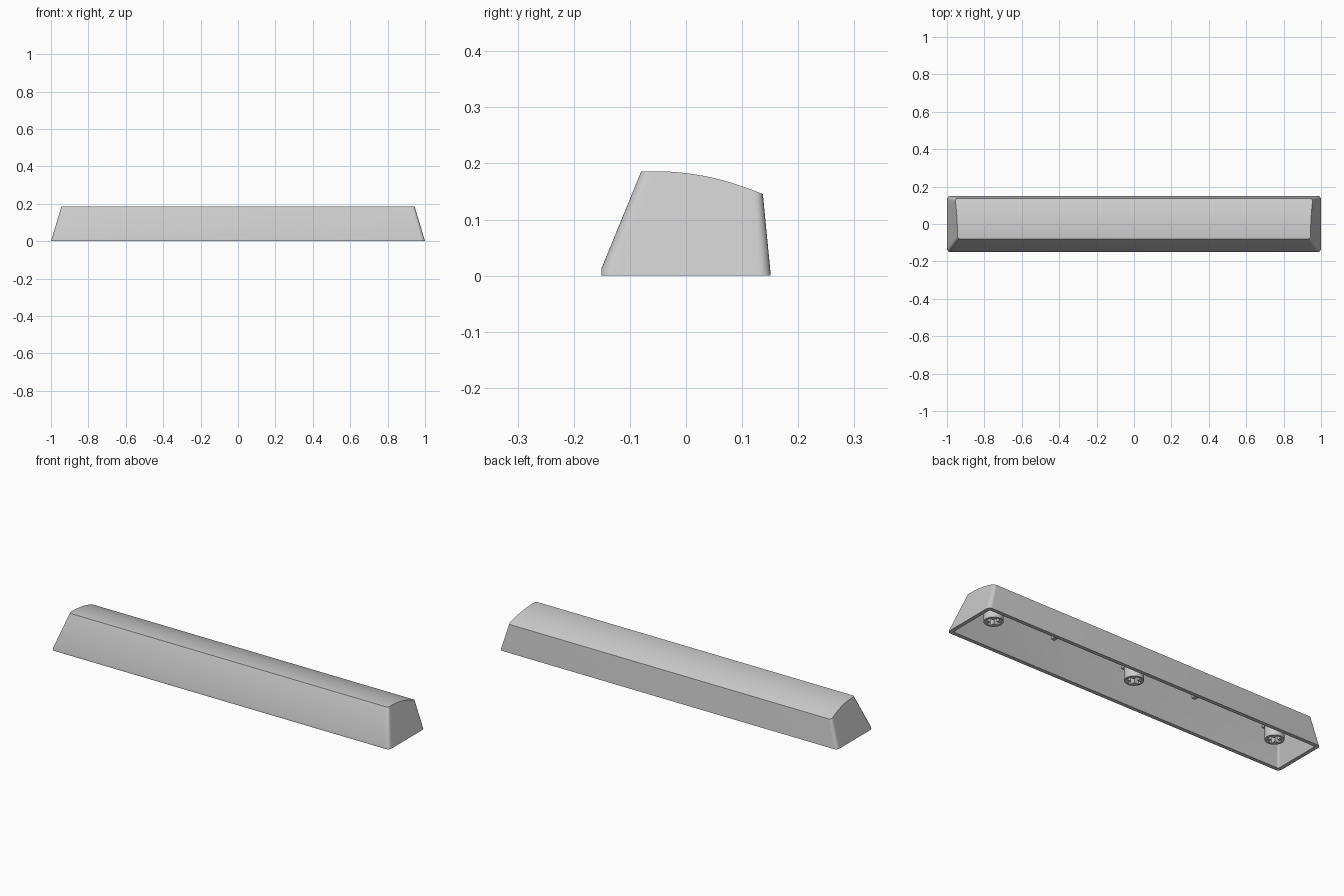
import bpy, bmesh, math
from mathutils import Matrix

old = bpy.data.objects.get("Cube")
if old:
    bpy.data.objects.remove(old)

grey = bpy.data.materials.new("light_grey_plastic")
grey.use_nodes = True
grey.diffuse_color = (0.6, 0.6, 0.6, 1)
grey.node_tree.nodes["Principled BSDF"].inputs["Base Color"].default_value = (0.6, 0.6, 0.6, 1)


def finish(bm, name):
    bmesh.ops.recalc_face_normals(bm, faces=bm.faces)
    mesh = bpy.data.meshes.new(name)
    bm.to_mesh(mesh)
    bm.free()
    mesh.materials.append(grey)
    ob = bpy.data.objects.new(name, mesh)
    bpy.context.collection.objects.link(ob)
    return ob


def smooth(ob):
    bpy.ops.object.select_all(action='DESELECT')
    ob.select_set(True)
    bpy.context.view_layer.objects.active = ob
    bpy.ops.object.shade_smooth_by_angle(angle=math.radians(30))


def box(name, size, centre):
    bm = bmesh.new()
    bmesh.ops.create_cube(bm, size=1, matrix=Matrix.Translation(centre) @ Matrix.Diagonal((*size, 1)))
    return finish(bm, name)


def crown(y):
    """Height of the curved top surface."""
    return 0.186 - 1.11 * (y + 0.055) ** 2


def half_ring(front, back, radius, height, inset=0):
    """The +x half of a rounded outline, from front to back; height is a function of y."""
    outline = []
    corner = [math.radians(a) for a in range(0, 91, 15)]
    for a in corner:
        outline.append((radius * (1 - math.sin(a)), front + radius * (1 - math.cos(a))))
    for i in range(1, 16):
        t = i / 16
        outline.append((0, front + radius + t * (back - front - 2 * radius)))
    for a in reversed(corner):
        outline.append((radius * (1 - math.sin(a)), back - radius * (1 - math.cos(a))))
    return [(1 - inset - 0.3 * height(y) - dx, y, height(y)) for dx, y in outline]


# Hollow cap: curved top, sloping walls, bottom rim, inner walls, ceiling
WALL = 0.02
rings = [
    half_ring(-0.08, 0.137, 0.016, crown),
    half_ring(-0.151, 0.15, 0.02, lambda y: 0.012),
    half_ring(-0.151, 0.151, 0.02, lambda y: 0),
    half_ring(-0.151 + WALL, 0.151 - WALL, 0.01, lambda y: 0, WALL),
    half_ring(-0.072, 0.119, 0.008, lambda y: crown(y) - 0.026, WALL),
]
bm = bmesh.new()
right = [[bm.verts.new(p) for p in ring] for ring in rings]
left = [[bm.verts.new((-x, y, z)) for x, y, z in ring] for ring in rings]
last = len(rings[0]) - 1
for k in range(len(rings) - 1):
    for side in (right, left):
        for i in range(last):
            bm.faces.new((side[k][i], side[k][i + 1], side[k + 1][i + 1], side[k + 1][i]))
    for i in (0, last):
        bm.faces.new((left[k][i], right[k][i], right[k + 1][i], left[k + 1][i]))
for k in (0, len(rings) - 1):
    for i in range(last):
        bm.faces.new((left[k][i], right[k][i], right[k][i + 1], left[k][i + 1]))
smooth(finish(bm, "cap_shell"))

# Mounting stems with a cross-shaped socket
STEM_BOTTOM, STEM_TOP = 0.045, 0.166
for label, x in (("right", -0.847), ("centre", 0), ("left", 0.847)):
    bm = bmesh.new()
    middle = (x, 0, (STEM_BOTTOM + STEM_TOP) / 2)
    bmesh.ops.create_cone(bm, cap_ends=True, segments=32, radius1=0.046, radius2=0.046,
                          depth=STEM_TOP - STEM_BOTTOM, matrix=Matrix.Translation(middle))
    stem = finish(bm, label + "_stem")
    smooth(stem)
    for size in ((0.07, 0.021, 0.12), (0.021, 0.07, 0.12)):
        cutter = box("socket_cutter", size, (x, 0, 0.07))
        cutter.hide_render = True
        cut = stem.modifiers.new("socket", 'BOOLEAN')
        cut.operation = 'DIFFERENCE'
        cut.solver = 'EXACT'
        cut.object = cutter
        bpy.context.view_layer.objects.active = stem
        bpy.ops.object.modifier_apply(modifier=cut.name)
        bpy.data.objects.remove(cutter)

# Stiffening ribs across the ceiling, following its curve
for n in range(-2, 3):
    x = n * 0.4235
    bm = bmesh.new()
    rows = []
    for i in range(9):
        y = -0.078 + i * 0.2 / 8
        top = crown(y) - 0.02
        rows.append([bm.verts.new((x + dx, y, z)) for dx, z in
                     ((-0.01, top - 0.025), (0.01, top - 0.025), (0.01, top), (-0.01, top))])
    for a, b in zip(rows, rows[1:]):
        for j in range(4):
            bm.faces.new((a[j], a[(j + 1) % 4], b[(j + 1) % 4], b[j]))
    bm.faces.new(rows[0])
    bm.faces.new(rows[-1])
    smooth(finish(bm, "ceiling_rib_%d" % (n + 3)))
